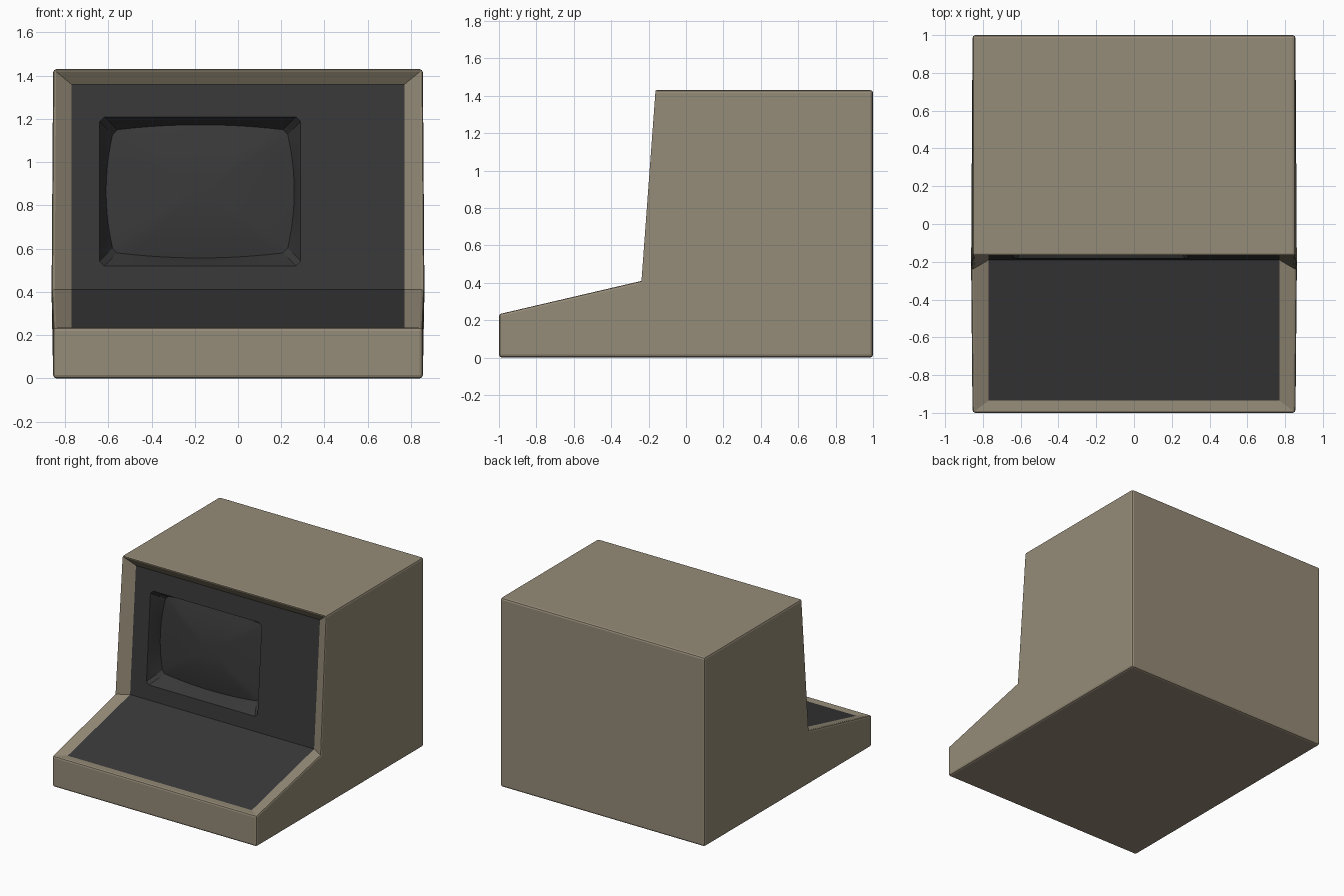
import bpy, bmesh, math

if "Cube" in bpy.data.objects:
    bpy.data.objects.remove(bpy.data.objects["Cube"])

def material(name, rgb):
    m = bpy.data.materials.new(name)
    m.diffuse_color = (*rgb, 1)
    m.use_nodes = True
    m.node_tree.nodes["Principled BSDF"].inputs["Base Color"].default_value = m.diffuse_color
    return m

BEIGE = material("warm_beige", (0.30, 0.257, 0.185))
DARK = material("charcoal", (0.040, 0.040, 0.040))

def finish(name, bm, mats):
    me = bpy.data.meshes.new(name)
    bm.to_mesh(me)
    bm.free()
    ob = bpy.data.objects.new(name, me)
    bpy.context.collection.objects.link(ob)
    for m in mats:
        me.materials.append(m)
    bpy.ops.object.select_all(action='DESELECT')
    ob.select_set(True)
    bpy.context.view_layer.objects.active = ob
    return ob

# Case: side profile (half width, y, z), with the front openings framed by sloped lips
outer = [(0.855, -1, 0), (0.855, 1, 0), (0.855, 1, 1.43),
         (0.855, -0.17, 1.43), (0.862, -0.245, 0.41), (0.855, -1, 0.235)]
inner = [(0.77, -0.12, 1.36), (0.77, -0.19, 0.41), (0.77, -0.935, 0.232)]

bm = bmesh.new()
L, R = ([bm.verts.new((s * x, y, z)) for x, y, z in outer] for s in (-1, 1))
l, r = ([bm.verts.new((s * x, y, z)) for x, y, z in inner] for s in (-1, 1))
bm.faces.new(L)
bm.faces.new(R[::-1])
for i in (0, 1, 2, 5):
    j = (i + 1) % 6
    bm.faces.new((L[i], L[j], R[j], R[i]))
for o, n in ((L, l), (R, r)):                    # side lips
    for i in (0, 1):
        bm.faces.new((o[3 + i], o[4 + i], n[i + 1], n[i]))
bm.faces.new((L[3], R[3], r[0], l[0]))           # top lip
bm.faces.new((L[5], R[5], r[2], l[2]))           # front lip
bm.faces.new((l[1], r[1], r[2], l[2])).material_index = 1   # keyboard deck
plug = bm.faces.new((l[0], r[0], r[1], l[1]))
bmesh.ops.recalc_face_normals(bm, faces=bm.faces)
bmesh.ops.delete(bm, geom=[plug], context='FACES_ONLY')
weight = bm.edges.layers.float.new("bevel_weight_edge")
rim = set(L + R)
for e in bm.edges:
    if e.verts[0] in rim and e.verts[1] in rim:
        e[weight] = 1
case = finish("terminal_case", bm, (BEIGE, DARK))
bev = case.modifiers.new("soft_edges", 'BEVEL')
bev.limit_method = 'WEIGHT'
bev.width = 0.015
bev.segments = 2

# Screen panel: concentric loops from the panel border into the bulging tube
K = 10

def loop(bm, cx, cz, hw, hh, corner, bx, bz, depth):
    verts = []
    for side in range(4):
        for k in range(K + 1):
            t = 2 * k / K - 1
            bow = 1 - t * t
            if side % 2 == 0:
                u, v = t * (hw - corner), -(hh + bz * bow)
            else:
                u, v = hw + bx * bow, t * (hh - corner)
            if side >= 2:
                u, v = -u, -v
            z = cz + v
            verts.append(bm.verts.new((cx + u, -0.19 + 0.0737 * (z - 0.41) + depth, z)))
    return verts

CX, CZ = -0.175, 0.865
bm = bmesh.new()
rings = [loop(bm, 0, 0.885, 0.77, 0.475, 0, 0, 0, 0),
         loop(bm, CX, CZ, 0.465, 0.345, 0.022, 0, 0, 0),
         loop(bm, CX, CZ, 0.455, 0.335, 0.022, 0, 0, 0.02),
         loop(bm, CX, CZ, 0.405, 0.285, 0.022, 0.03, 0.023, 0.10)]
for s in (0.8, 0.6, 0.4, 0.2):                   # convex glass
    rings.append(loop(bm, CX, CZ, 0.405 * s, 0.285 * s, 0.022 * s,
                      0.03 * s, 0.023 * s, 0.06 + 0.04 * s * s))
for a, b in zip(rings, rings[1:]):
    n = len(a)
    for i in range(n):
        j = (i + 1) % n
        bm.faces.new((a[i], a[j], b[j], b[i]))
bm.faces.new(rings[-1])
bmesh.ops.remove_doubles(bm, verts=bm.verts, dist=0.0005)
bm.normal_update()
if sum(f.normal.y * f.calc_area() for f in bm.faces) > 0:
    bmesh.ops.reverse_faces(bm, faces=bm.faces)
finish("screen_panel", bm, (DARK,))
bpy.ops.object.shade_smooth_by_angle(angle=math.radians(25))
